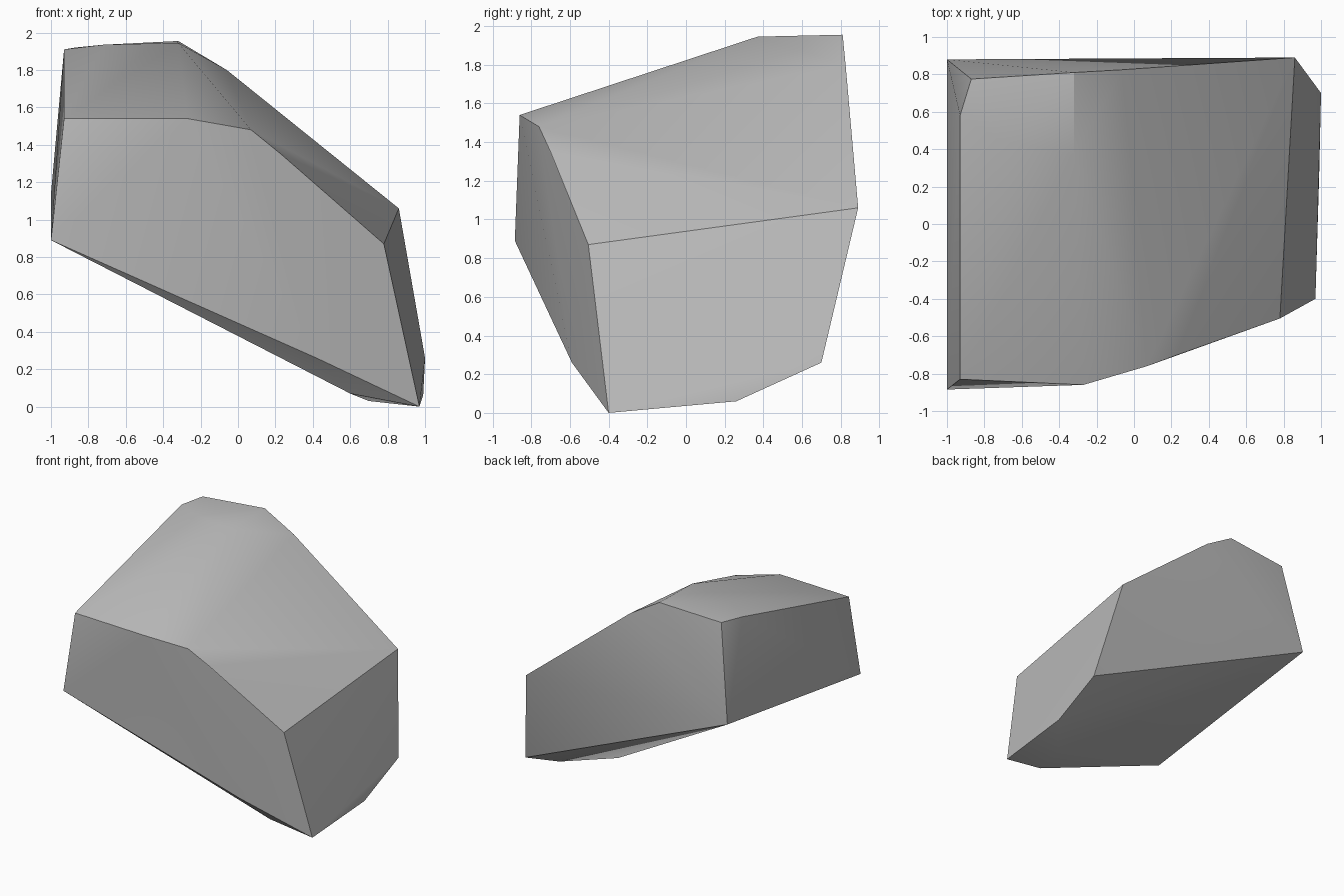
import bpy
import bmesh
import math

# Remove the default object only
default_cube = bpy.data.objects.get("Cube")
if default_cube:
    bpy.data.objects.remove(default_cube, do_unlink=True)


def make_material(name, colour):
    """One flat colour, shown both in the viewport and in a render."""
    material = bpy.data.materials.new(name)
    material.use_nodes = True
    material.diffuse_color = colour
    shader = material.node_tree.nodes["Principled BSDF"]
    shader.inputs["Base Color"].default_value = colour
    shader.inputs["Roughness"].default_value = 0.9
    return material


def make_hull(name, corners, material):
    """Wrap a solid boulder around a handful of corner points."""
    mesh = bpy.data.meshes.new(name)
    bm = bmesh.new()
    for corner in corners:
        bm.verts.new(corner)
    result = bmesh.ops.convex_hull(bm, input=bm.verts[:], use_existing_faces=False)
    leftovers = set(result["geom_interior"]) | set(result["geom_unused"])
    loose = [item for item in leftovers if isinstance(item, bmesh.types.BMVert)]
    bmesh.ops.delete(bm, geom=loose, context="VERTS")
    bmesh.ops.recalc_face_normals(bm, faces=bm.faces[:])
    bm.to_mesh(mesh)
    bm.free()
    mesh.materials.append(material)
    rock = bpy.data.objects.new(name, mesh)
    bpy.context.collection.objects.link(rock)
    return rock


# Small crown at the top of the boulder
crown = [
    (-.32, .81, 1.955), (-.32, .37, 1.945), (-.72, .45, 1.935),
    (-.93, .58, 1.91), (-.87, .775, 1.92), (-.06, .825, 1.8),
]

# Upper rim running along the front and round to the right end
rim = [
    (-.93, -.83, 1.54), (-.27, -.86, 1.54), (.07, -.76, 1.48),
    (.23, -.7, 1.35), (.78, -.505, .87), (.86, .89, 1.06),
]

# Lower corners of the sloping underside
underside = [
    (-1, -.885, .89), (-1, .88, 1.14), (.42, -.59, .26),
    (.6, -.435, .07), (.7, -.1, .03), (.97, -.4, 0),
    (.99, .26, .06), (1, .7, .26),
]

stone_grey = make_material("stone grey", (.5, .5, .5, 1))
boulder = make_hull("boulder", crown + rim + underside, stone_grey)

# Soft shading across shallow facets, crisp along the steep edges
bpy.ops.object.select_all(action="DESELECT")
boulder.select_set(True)
bpy.context.view_layer.objects.active = boulder
bpy.ops.object.shade_smooth_by_angle(angle=math.radians(30))
